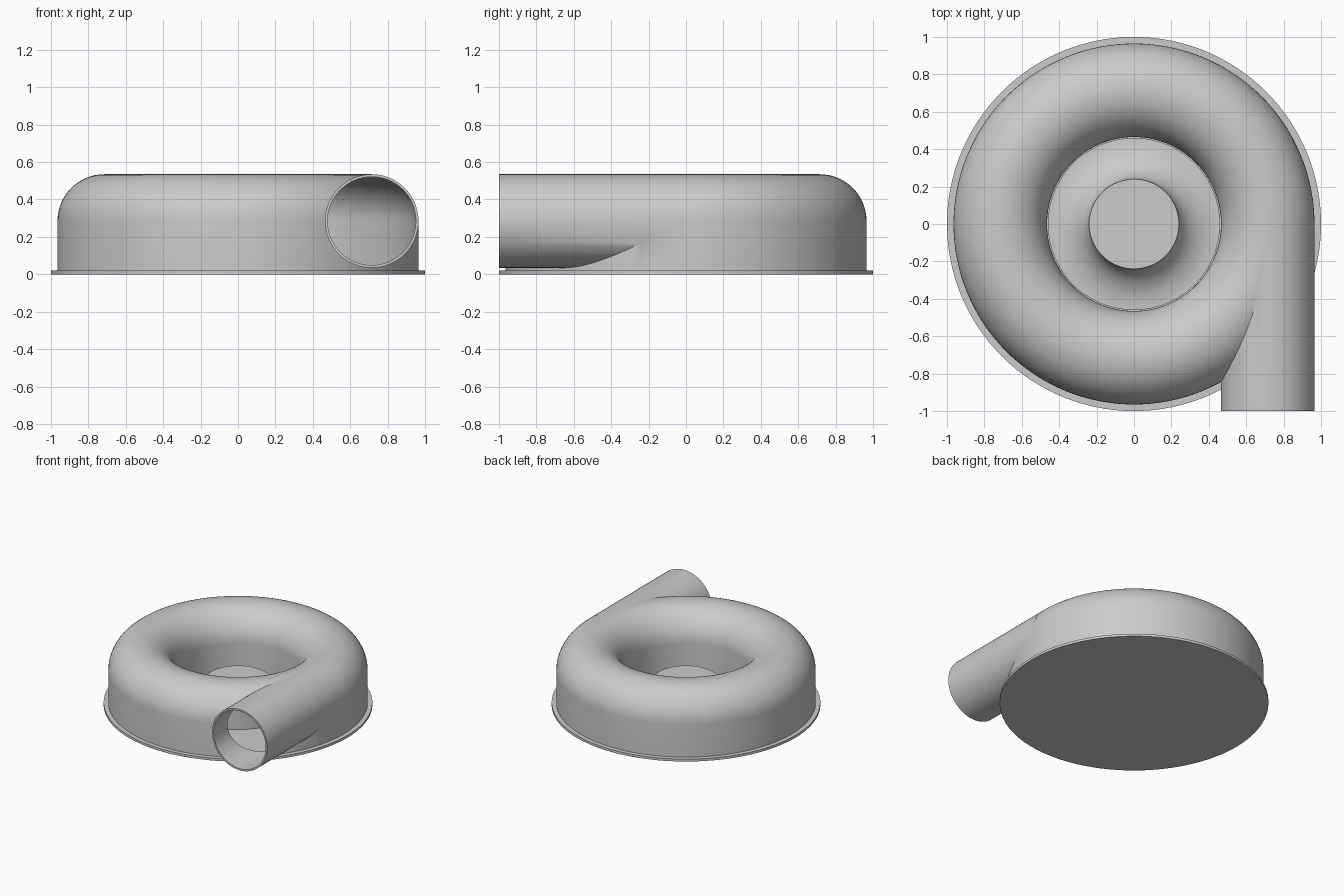
import bpy, bmesh
from math import sin, cos, pi, radians
from mathutils import Matrix, Vector

SEG = 128
R_MID, Z_MID, R_TUBE, WALL = 0.715, 0.285, 0.25, 0.014

old = bpy.data.objects.get("Cube")
if old:
    bpy.data.objects.remove(old, do_unlink=True)

grey = bpy.data.materials.new("light grey")
grey.use_nodes = True
colour = (0.6, 0.6, 0.6, 1)
grey.diffuse_color = colour
grey.node_tree.nodes["Principled BSDF"].inputs["Base Color"].default_value = colour


def finish(name, bm):
    """Turn a bmesh into a named, coloured object."""
    bmesh.ops.remove_doubles(bm, verts=bm.verts, dist=1e-5)
    bmesh.ops.recalc_face_normals(bm, faces=bm.faces)
    mesh = bpy.data.meshes.new(name)
    bm.to_mesh(mesh)
    bm.free()
    mesh.materials.append(grey)
    obj = bpy.data.objects.new(name, mesh)
    bpy.context.collection.objects.link(obj)
    return obj


def lathe(name, profile):
    """Spin a closed (radius, height) profile around z."""
    bm = bmesh.new()
    verts = [bm.verts.new((r, 0, z)) for r, z in profile]
    edges = [bm.edges.new((a, b)) for a, b in zip(verts, verts[1:] + verts[:1])]
    bmesh.ops.spin(bm, geom=verts + edges, cent=(0, 0, 0), axis=(0, 0, 1),
                   angle=2 * pi, steps=SEG, use_duplicate=False)
    bmesh.ops.remove_doubles(bm, verts=bm.verts, dist=1e-5)
    return finish(name, bm)


def arch(radius, bottom):
    """Half-round channel section with straight legs down to bottom."""
    arc = [(R_MID + radius * cos(pi * i / 32), Z_MID + radius * sin(pi * i / 32))
           for i in range(33)]
    return [(R_MID + radius, bottom)] + arc + [(R_MID - radius, bottom)]


def pipe(name, radius, y0, y1):
    """Solid cylinder along y, in line with the channel."""
    bm = bmesh.new()
    place = (Matrix.Translation(Vector((R_MID, (y0 + y1) / 2, Z_MID)))
             @ Matrix.Rotation(pi / 2, 4, 'X'))
    bmesh.ops.create_cone(bm, cap_ends=True, segments=64, radius1=radius,
                          radius2=radius, depth=y1 - y0, matrix=place)
    return finish(name, bm)


def combine(target, other, operation):
    """Apply a boolean and discard the helper."""
    other.hide_render = True
    mod = target.modifiers.new(operation, 'BOOLEAN')
    mod.operation, mod.solver, mod.object = operation, 'EXACT', other
    bpy.context.view_layer.objects.active = target
    bpy.ops.object.modifier_apply(modifier=mod.name)
    bpy.data.objects.remove(other, do_unlink=True)


# Scroll housing with tangential outlet, hollowed out
housing = lathe("scroll_housing", arch(R_TUBE, 0.01))
combine(housing, pipe("outlet_outside", R_TUBE, -1, -0.01), 'UNION')
combine(housing, lathe("channel_hollow", arch(R_TUBE - WALL, 0.005)), 'DIFFERENCE')
combine(housing, pipe("outlet_bore", R_TUBE - WALL, -1.1, -0.015), 'DIFFERENCE')

# Flat mounting plate
plate = lathe("base_plate", [(0, 0), (1, 0), (1, 0.02), (0, 0.02)])

# Flared hub in the inlet: flat at the rim, steep at the top
flare = [(0.46 - 0.22 * sin(pi / 2 * i / 16), 0.21 - 0.17 * cos(pi / 2 * i / 16))
         for i in range(17)]
hub = lathe("inlet_hub", [(0, 0.015), (0.46, 0.015)] + flare + [(0, 0.21)])

for obj in (housing, plate, hub):
    bpy.ops.object.select_all(action='DESELECT')
    obj.select_set(True)
    bpy.context.view_layer.objects.active = obj
    bpy.ops.object.shade_smooth_by_angle(angle=radians(30))
